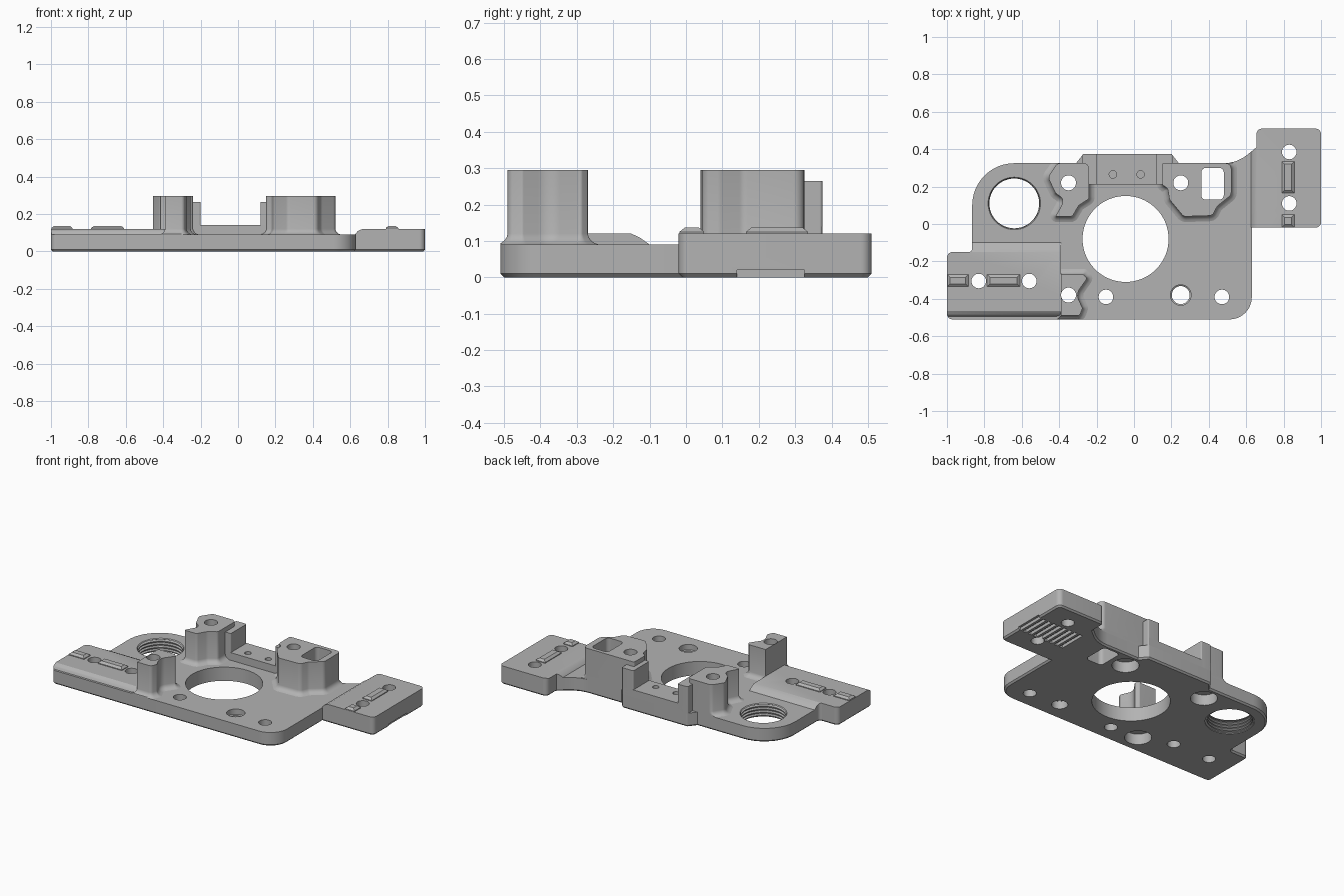
import bpy
import bmesh
import math
from mathutils import Vector

cube = bpy.data.objects.get("Cube")
if cube:
    bpy.data.objects.remove(cube, do_unlink=True)

grey = bpy.data.materials.new("machined_grey")
grey.use_nodes = True
grey.diffuse_color = (0.45, 0.45, 0.45, 1)
grey.node_tree.nodes["Principled BSDF"].inputs["Base Color"].default_value = (0.45, 0.45, 0.45, 1)


def rounded(corners):
    """Counter-clockwise corners (x, y, radius) turned into a filleted outline."""
    result = []
    for i, (x, y, r) in enumerate(corners):
        p = Vector((x, y))
        a = Vector(corners[i - 1][:2]) - p
        b = Vector(corners[(i + 1) % len(corners)][:2]) - p
        a.normalize()
        b.normalize()
        if r == 0:
            result.append(p)
            continue
        half = a.angle(b) / 2
        centre = p + (a + b).normalized() * (r / math.sin(half))
        start = p + a * (r / math.tan(half)) - centre
        end = p + b * (r / math.tan(half)) - centre
        sweep = math.atan2(start.x * end.y - start.y * end.x, start.dot(end))
        steps = max(3, int(abs(sweep) / 0.13))
        for k in range(steps + 1):
            t = sweep * k / steps
            c, s = math.cos(t), math.sin(t)
            result.append(centre + Vector((start.x * c - start.y * s, start.x * s + start.y * c)))
    return result


def rect(x0, x1, y0, y1, r=0):
    return rounded([(x0, y0, r), (x1, y0, r), (x1, y1, r), (x0, y1, r)])


def offset(points, d):
    result = []
    for i, p in enumerate(points):
        e1 = (p - points[i - 1]).normalized()
        e2 = (points[(i + 1) % len(points)] - p).normalized()
        n1, n2 = Vector((e1.y, -e1.x)), Vector((e2.y, -e2.x))
        result.append(p + (n1 + n2) * (d / (1 + n1.dot(n2))))
    return result


def stack(bm, rings):
    """Skin a closed solid over rings of points."""
    loops = [[bm.verts.new(p) for p in ring] for ring in rings]
    n = len(loops[0])
    for lo, hi in zip(loops, loops[1:]):
        for i in range(n):
            j = (i + 1) % n
            bm.faces.new((lo[i], lo[j], hi[j], hi[i]))
    bm.faces.new(loops[0][::-1])
    bm.faces.new(loops[-1])


def prism(bm, outline, layers, y_limits=(-2, 2)):
    """Stack an outline through layers of (height, outward offset)."""
    stack(bm, [[(p.x, min(max(p.y, y_limits[0]), y_limits[1]), z) for p in offset(outline, d)]
               for z, d in layers])


def lathe(bm, x, y, profile, sides=32):
    stack(bm, [[(x + r * math.cos(math.tau * i / sides), y + r * math.sin(math.tau * i / sides), z)
                for i in range(sides)] for r, z in profile])


def make(name, bm):
    bmesh.ops.recalc_face_normals(bm, faces=bm.faces)
    mesh = bpy.data.meshes.new(name)
    bm.to_mesh(mesh)
    bm.free()
    mesh.materials.append(grey)
    obj = bpy.data.objects.new(name, mesh)
    bpy.context.collection.objects.link(obj)
    return obj


def part(name, outline, layers, y_limits=(-2, 2)):
    bm = bmesh.new()
    prism(bm, outline, layers, y_limits)
    return make(name, bm)


def boolean(obj, helper, operation):
    mod = obj.modifiers.new(operation.lower(), "BOOLEAN")
    mod.operation = operation
    mod.solver = "EXACT"
    mod.object = helper


# Base plate with both arms and the rear tab
plate_outline = rounded([
    (-1, -0.51, 0.03), (0.63, -0.51, 0.12), (0.63, -0.02, 0), (1, -0.02, 0.03),
    (1, 0.51, 0.03), (0.655, 0.51, 0.03), (0.655, 0.41, 0), (0.55, 0.325, 0.2),
    (0.24, 0.325, 0), (0.2, 0.375, 0.01), (-0.27, 0.375, 0.01), (-0.31, 0.325, 0),
    (-0.865, 0.325, 0.225), (-0.865, -0.15, 0.02), (-1, -0.15, 0.03)])
base = part("base_plate", plate_outline, [(0, -0.01), (0.01, 0), (0.09, 0)])
plate_limit = part("plate_limit_helper", plate_outline, [(-0.1, 0), (0.5, 0)])

# Raised arm pads with sloping edges, trimmed to the plate outline
bm = bmesh.new()
section = [(-0.495, 0.09), (-0.485, 0.108), (-0.465, 0.12), (-0.15, 0.12), (-0.125, 0.108), (-0.1, 0.09)]
stack(bm, [[(x, y, z) for y, z in section] for x in (-1.1, -0.39)])
left_pad = make("right_arm_pad", bm)
bm = bmesh.new()
section = [(0.625, 0.09), (0.64, 0.108), (0.665, 0.12), (1.1, 0.12), (1.1, 0.09)]
stack(bm, [[(x, y, z) for x, z in section] for y in (-0.02, 0.6)])
right_pad = make("left_arm_pad", bm)
for pad in (left_pad, right_pad):
    boolean(pad, plate_limit, "INTERSECT")

# Towers with a soft flare at the foot
flared = [(0.09, 0.03), (0.094, 0.019), (0.101, 0.009), (0.11, 0.003), (0.12, 0), (0.295, 0)]
tower_left = part("rear_left_tower", rounded([
    (0.15, 0.21, 0.02), (0.18, 0.19, 0.02), (0.19, 0.13, 0.03), (0.265, 0.04, 0.03),
    (0.42, 0.045, 0.03), (0.445, 0.095, 0.04), (0.52, 0.155, 0.03), (0.52, 0.325, 0.03),
    (0.15, 0.325, 0.01)]), flared, (-2, 0.325))
tower_right = part("rear_right_tower", rounded([
    (-0.33, 0.04, 0.02), (-0.295, 0.1, 0.04), (-0.24, 0.135, 0.02), (-0.24, 0.325, 0.03),
    (-0.41, 0.325, 0.03), (-0.46, 0.25, 0.03), (-0.42, 0.165, 0.02), (-0.37, 0.13, 0.035),
    (-0.42, 0.04, 0.005)]), flared, (-2, 0.325))
tower_front = part("front_right_tower", rounded([
    (-0.39, -0.49, 0), (-0.29, -0.49, 0.02), (-0.275, -0.45, 0.01), (-0.31, -0.375, 0.06),
    (-0.25, -0.29, 0.01), (-0.27, -0.27, 0.005), (-0.39, -0.27, 0)]), flared, (-0.51, 2))

# Rear bracket: a floor between two cheek walls
bracket = part("bracket_floor", rect(-0.27, 0.2, 0.21, 0.375), [(0.09, 0), (0.14, 0)])
for name, x0, x1 in (("right", -0.275, -0.2), ("left", 0.12, 0.205)):
    part("bracket_wall_" + name, rect(x0, x1, 0.21, 0.375, 0.008), [(0.09, 0), (0.265, 0)])

# Chamfered locating keys on the arms
for i, (x0, x1, y0, y1) in enumerate([
        (-0.998, -0.885, -0.335, -0.27), (-0.785, -0.61, -0.335, -0.27),
        (0.79, 0.857, 0.165, 0.335), (0.79, 0.857, -0.018, 0.05)]):
    part(f"locating_key_{i + 1}", rect(x0, x1, y0, y1), [(0.12, 0), (0.125, 0), (0.137, -0.015)])

# Cutter for every hole
bm = bmesh.new()
lathe(bm, -0.045, -0.08, [(0.23, -0.1), (0.23, 0.4)], 72)
thread = [(0.145, -0.1), (0.145, 0.004)]
for k in range(4):
    z = 0.008 + k * 0.02
    thread += [(0.133, z), (0.133, z + 0.006), (0.146, z + 0.01), (0.146, z + 0.014)]
lathe(bm, -0.64, 0.11, thread + [(0.135, 0.084), (0.142, 0.092), (0.142, 0.2)], 48)
for x, y in [(-0.83, -0.305), (-0.56, -0.305), (-0.15, -0.39), (0.47, -0.39), (0.83, 0.385), (0.83, 0.11)]:
    lathe(bm, x, y, [(0.039, -0.1), (0.039, 0.4)])
lathe(bm, 0.25, -0.38, [(0.048, -0.1), (0.048, 0.05), (0.055, 0.055), (0.055, 0.3)])
for x, y in [(0.25, 0.22), (-0.35, 0.22), (-0.35, -0.38)]:
    lathe(bm, x, y, [(0.08, -0.1), (0.08, 0.07), (0.04, 0.071), (0.04, 0.4)])
for x in (-0.113, 0.035):
    lathe(bm, x, 0.265, [(0.02, 0.1), (0.02, 0.2)], 20)
prism(bm, rect(0.36, 0.48, 0.13, 0.3, 0.025), [(-0.1, 0), (0.4, 0)])
holes = make("hole_cutter", bm)

# Cutter for the toothed strip under the left arm
bm = bmesh.new()
for k in range(9):
    x = 0.665 + k * 0.04
    prism(bm, rect(x, x + 0.024 + (0.1 if k == 8 else 0), 0.14, 0.325), [(-0.1, 0), (0.02, 0)])
teeth = make("tooth_cutter", bm)

for obj in (base, left_pad, right_pad, tower_left, tower_right, tower_front, bracket):
    boolean(obj, holes, "DIFFERENCE")
boolean(base, teeth, "DIFFERENCE")

# Apply the cuts, drop the helpers and shade
helpers = [plate_limit, holes, teeth]
parts = [o for o in bpy.context.collection.objects
         if o.type == "MESH" and grey.name in o.data.materials and o not in helpers]
bpy.context.view_layer.update()
depsgraph = bpy.context.evaluated_depsgraph_get()
meshes = [bpy.data.meshes.new_from_object(o.evaluated_get(depsgraph)) for o in parts]
for obj, mesh in zip(parts, meshes):
    obj.modifiers.clear()
    obj.data = mesh
    mesh.name = obj.name
for helper in helpers:
    helper.hide_render = True
    bpy.data.objects.remove(helper, do_unlink=True)
bpy.ops.object.select_all(action="DESELECT")
for obj in parts:
    obj.select_set(True)
bpy.context.view_layer.objects.active = base
bpy.ops.object.shade_smooth_by_angle(angle=math.radians(30))
